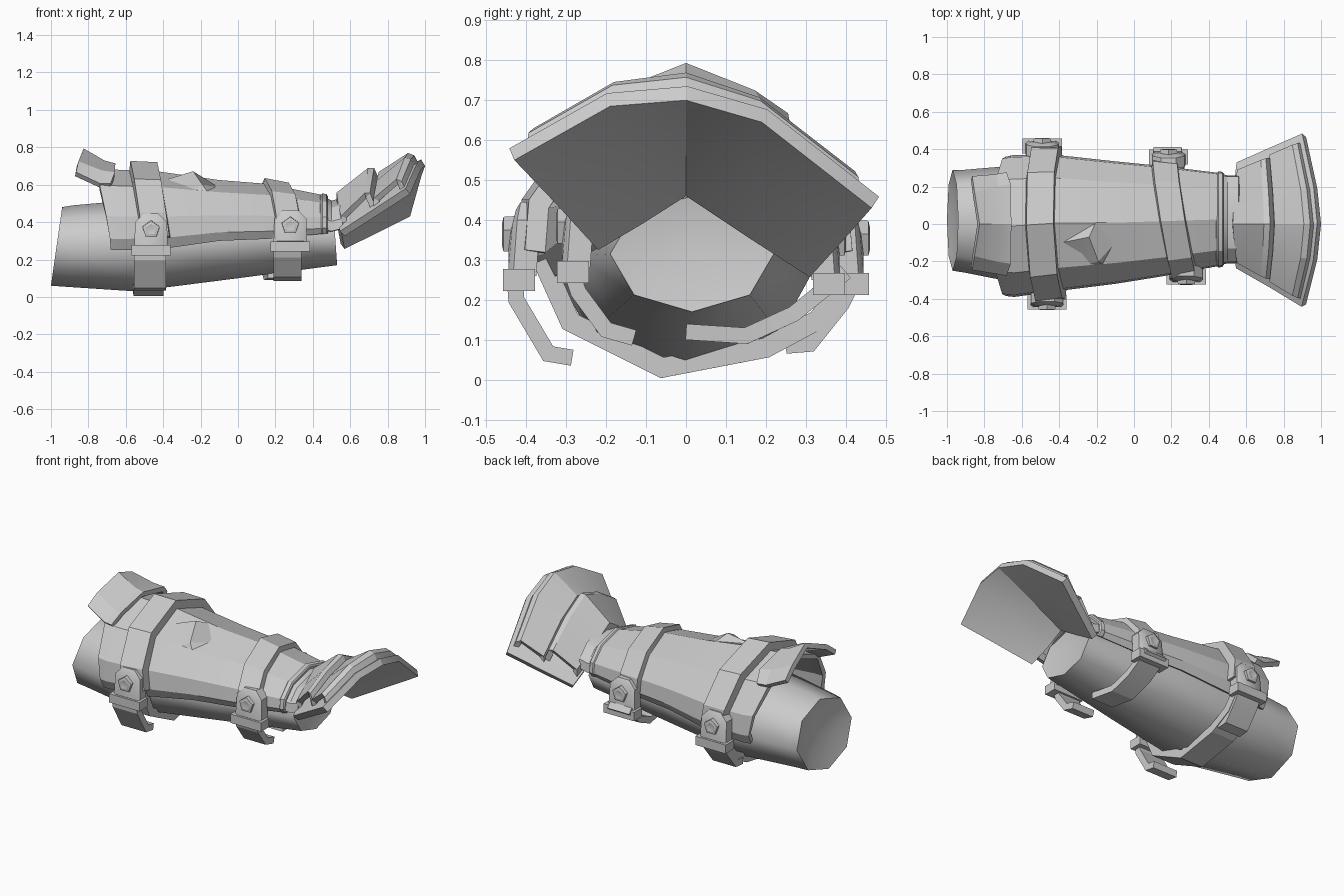
import bpy, math
from mathutils import Vector

if "Cube" in bpy.data.objects:
    bpy.data.objects.remove(bpy.data.objects["Cube"])

GREY = bpy.data.materials.new("worn_grey")
GREY.diffuse_color = (0.6, 0.6, 0.6, 1)
GREY.use_nodes = True
GREY.node_tree.nodes["Principled BSDF"].inputs["Base Color"].default_value = GREY.diffuse_color


def mesh(name, verts, faces, thick=0, offset=1, angle=30, recalc=True):
    me = bpy.data.meshes.new(name)
    me.from_pydata([Vector(v) for v in verts], [], faces)
    me.materials.append(GREY)
    ob = bpy.data.objects.new(name, me)
    bpy.context.collection.objects.link(ob)
    bpy.ops.object.select_all(action='DESELECT')
    ob.select_set(True)
    bpy.context.view_layer.objects.active = ob
    if recalc:
        bpy.ops.object.mode_set(mode='EDIT')
        bpy.ops.mesh.select_all(action='SELECT')
        bpy.ops.mesh.normals_make_consistent(inside=False)
        bpy.ops.object.mode_set(mode='OBJECT')
    if thick:
        m = ob.modifiers.new("thickness", 'SOLIDIFY')
        m.thickness, m.offset, m.use_even_offset = thick, offset, True
        bpy.ops.object.modifier_apply(modifier=m.name)
    bpy.ops.object.shade_smooth_by_angle(angle=math.radians(angle))
    return ob


def loft(name, rings, closed=False, thick=0, offset=0, angle=30, tips=None):
    """Skin a row of rings; tips adds a centre point to close each end."""
    n = len(rings[0])
    verts = [p for r in rings for p in r]
    faces = []
    for k in range(len(rings) - 1):
        for i in range(n if closed else n - 1):
            j = (i + 1) % n
            faces.append((k*n + i, (k+1)*n + i, (k+1)*n + j, k*n + j))
    if tips:
        for tip, base in zip(tips, (0, (len(rings) - 1) * n)):
            verts.append(tip)
            faces += [(base + i, base + (i + 1) % n, len(verts) - 1) for i in range(n)]
    return mesh(name, verts, faces, thick, offset, angle, closed)


# Inner sleeve: bottom x, top x, y range, z range
def sleeve_ring(xb, xt, y0, y1, z0, z1):
    out = []
    for i in range(8):
        a = math.tau * i / 8
        c, s = math.cos(a), math.sin(a)
        out.append((xb + (xt - xb) * (s + 1) / 2, (y0 + y1) / 2 + c * (y1 - y0) / 2,
                    (z0 + z1) / 2 + s * (z1 - z0) / 2))
    return out


loft("sleeve", [sleeve_ring(*r) for r in (
    (-.97, -.92, -.16, .20, .14, .40), (-1, -.94, -.25, .29, .06, .48),
    (-.93, -.88, -.26, .29, .055, .49), (-.55, -.55, -.33, .32, .03, .52),
    (0, 0, -.27, .28, .10, .52), (.53, .51, -.19, .22, .17, .46),
    (.52, .50, -.12, .15, .21, .40))],
    closed=True, angle=60, tips=[(-.94, .02, .27), (.51, .015, .31)])

# Upper arm guard: x, front y, back y, low z, top z
STATIONS = [(-.70, -.385, .36, .25, .69), (-.64, -.39, .37, .25, .68), (-.42, -.36, .37, .255, .67),
            (-.1, -.32, .335, .30, .625), (.15, -.28, .31, .31, .605), (.48, -.22, .27, .34, .54)]
PROFILE = [(-.92, 0), (-1, .14), (-.97, .42), (-.66, .8), (0, 1), (.66, .8), (.97, .42), (1, .14), (.92, 0)]


def guard_point(x, i, off=0):
    for a, b in zip(STATIONS, STATIONS[1:]):
        if x <= b[0]:
            break
    t = (x - a[0]) / (b[0] - a[0])
    _, y0, y1, z0, z1 = [p + (q - p) * t for p, q in zip(a, b)]
    u, v = PROFILE[i]
    yc, hw = (y0 + y1) / 2, (y1 - y0) / 2
    return (x, yc + u * (hw + off), z0 + v * (z1 - z0 + off))


rings = [[guard_point(s[0], i) for i in range(9)] for s in STATIONS]
edge_shift = (.02, .015, -.005, -.04, -.02)
rings[0] = [(x + edge_shift[min(i, 8 - i)], y, z) for i, (x, y, z) in enumerate(rings[0])]
loft("arm_guard", rings, thick=.03, offset=-1)


# Raised bands that follow the guard; slant shifts x with y, lean with z
def band(name, x0, x1, off, slant, lean, ids):
    rows = []
    for x, o in ((x0, 0), (x0 + .006, off), (x1 - .006, off), (x1, 0)):
        row = []
        for i in ids:
            _, y, z = guard_point(x, i)
            row.append(guard_point(x + slant * y + lean * (z - .5), i, o))
        rows.append(row)
    loft(name, rows, thick=.02, offset=-1)


band("elbow_band", -.555, -.40, .05, -.03, -.15, range(1, 8))
band("wrist_band", .145, .285, .03, -.18, -.05, range(1, 8))
band("wrist_trim", .445, .479, .008, 0, 0, range(9))

# Flared lip above the elbow
loft("elbow_lip", [
    [(-.68, -.26, .59), (-.66, -.2, .645), (-.66, 0, .69), (-.66, .2, .645), (-.68, .26, .59)],
    [(-.74, -.25, .59), (-.73, -.19, .655), (-.72, 0, .705), (-.73, .19, .655), (-.74, .25, .59)],
    [(-.87, -.23, .65), (-.86, -.16, .705), (-.835, 0, .77), (-.86, .16, .705), (-.87, .24, .65)]],
    thick=.03, offset=-.6, angle=15)

# Torn ridge on the guard
mesh("torn_ridge", [(-.39, -.10, .625), (-.32, -.24, .52), (-.26, -.29, .43), (-.16, .11, .59),
                    (-.24, -.07, .672), (-.19, -.20, .60), (-.10, -.1, .585), (-.11, -.25, .48)],
     [(0, 4, 3), (0, 1, 4), (1, 5, 4), (1, 2, 5), (4, 5, 6, 3), (5, 2, 7), (5, 7, 6)], angle=20)


# Straps: ribbons running through (y, z) points
def strap(name, xc, w, path, slant=0, thick=.04):
    rows = [[(xc + d * w / 2 + slant * y, y, z) for y, z in path] for d in (-1, 1)]
    loft(name, rows, thick=thick, offset=0, angle=15)


strap("elbow_under_strap", -.48, .16, [(-.36, .30), (-.29, .145), (-.06, .03), (.2, .08), (.33, .15), (.42, .27)], -.02, .05)
strap("elbow_strap_end", -.47, .17, [(-.43, .27), (-.425, .2), (-.345, .065), (-.285, .055)])
strap("elbow_back_strap_end", -.49, .16, [(.42, .25), (.39, .19), (.31, .09), (.25, .085)])
strap("wrist_strap_end", .265, .15, [(-.29, .28), (-.27, .22), (-.20, .125), (-.13, .105)])
strap("wrist_back_strap_end", .235, .15, [(.40, .27), (.27, .165), (.15, .11), (.0, .12)], -.14)


def box(name, c, s):
    v = [(c[0] + a * s[0] / 2, c[1] + b * s[1] / 2, c[2] + d * s[2] / 2)
         for a in (-1, 1) for b in (-1, 1) for d in (-1, 1)]
    mesh(name, v, [(0, 1, 3, 2), (4, 6, 7, 5), (0, 4, 5, 1), (2, 3, 7, 6), (0, 2, 6, 4), (1, 5, 7, 3)])


# Buckles: house shaped plate, stud and strap loop
HOUSE = [(-.09, -.09), (.09, -.09), (.085, .05), (.04, .095), (-.04, .095), (-.085, .05)]


def buckle(name, x, y, z, side):
    def row(d, k):
        return [(x + k * u, y + side * (d - .2 * max(v, 0)), z + k * v) for u, v in HOUSE]
    loft(name + "_plate", [row(-.07, 1), row(-.012, 1), row(0, .8)], closed=True,
         tips=[(x, y - side * .07, z), (x, y, z)])
    stud = [[(x + r * math.sin(math.tau * i / 5), y + side * d, z + .01 + r * math.cos(math.tau * i / 5))
             for i in range(5)] for d, r in ((-.02, .05), (.012, .048), (.016, .03))]
    loft(name + "_stud", stud, closed=True, tips=[(x, y - side * .02, z), (x, y + side * .008, z + .01)])
    box(name + "_loop", (x, y - side * .027, z - .1), (.21, .08, .055))


buckle("elbow_front_buckle", -.465, -.445, .35, -1)
buckle("elbow_back_buckle", -.49, .445, .34, 1)
buckle("wrist_front_buckle", .28, -.31, .37, -1)
buckle("wrist_back_buckle", .185, .385, .34, 1)

# Hand guard: flared base shell, nearly flat underneath, with a slight roll
WRIST = [(.57, -.22, .325), (.55, -.11, .39), (.54, 0, .46), (.55, .15, .36), (.57, .31, .257)]
MID = [(.75, -.325, .44), (.77, -.155, .545), (.78, 0, .59), (.77, .17, .51), (.75, .39, .345)]
RIM = [(.92, -.43, .55), (.98, -.19, .685), (1.0, 0, .70), (.98, .19, .645), (.92, .465, .43)]
loft("hand_guard", [WRIST, MID, RIM], thick=.04, offset=1, angle=20)


# Overlapping plates, placed between wrist and rim and lifted
def plate_row(t, lift, wide):
    a, b, f = (WRIST, MID, t * 2) if t < .5 else (MID, RIM, t * 2 - 1)
    row = [Vector(p).lerp(Vector(q), f) for p, q in zip(a, b)]
    row[0] = row[1].lerp(row[0], wide)
    row[4] = row[3].lerp(row[4], wide)
    return [p + Vector((-.3 * lift, 0, lift)) for p in row]


def hand_plate(name, rows, wide):
    loft(name, [plate_row(t, h, wide) for t, h in rows], thick=.03, offset=-1, angle=20)


hand_plate("lower_hand_plate", [(.0, .05), (.03, .09), (.40, .125), (.46, .11), (.48, .03)], .85)
hand_plate("upper_hand_plate", [(.46, .04), (.49, .08), (.86, .10), (.92, .075), (.94, .03)], .92)

# Wrist collar joining the two guards
loft("wrist_collar", [
    [guard_point(.44, i) for i in range(1, 8)],
    [(.50, y, z - .015) for _, y, z in (guard_point(.48, i, -.01) for i in range(1, 8))],
    [(.56, y, z) for _, y, z in (guard_point(.48, i, -.01) for i in range(1, 8))]],
    thick=.025, offset=-1)
